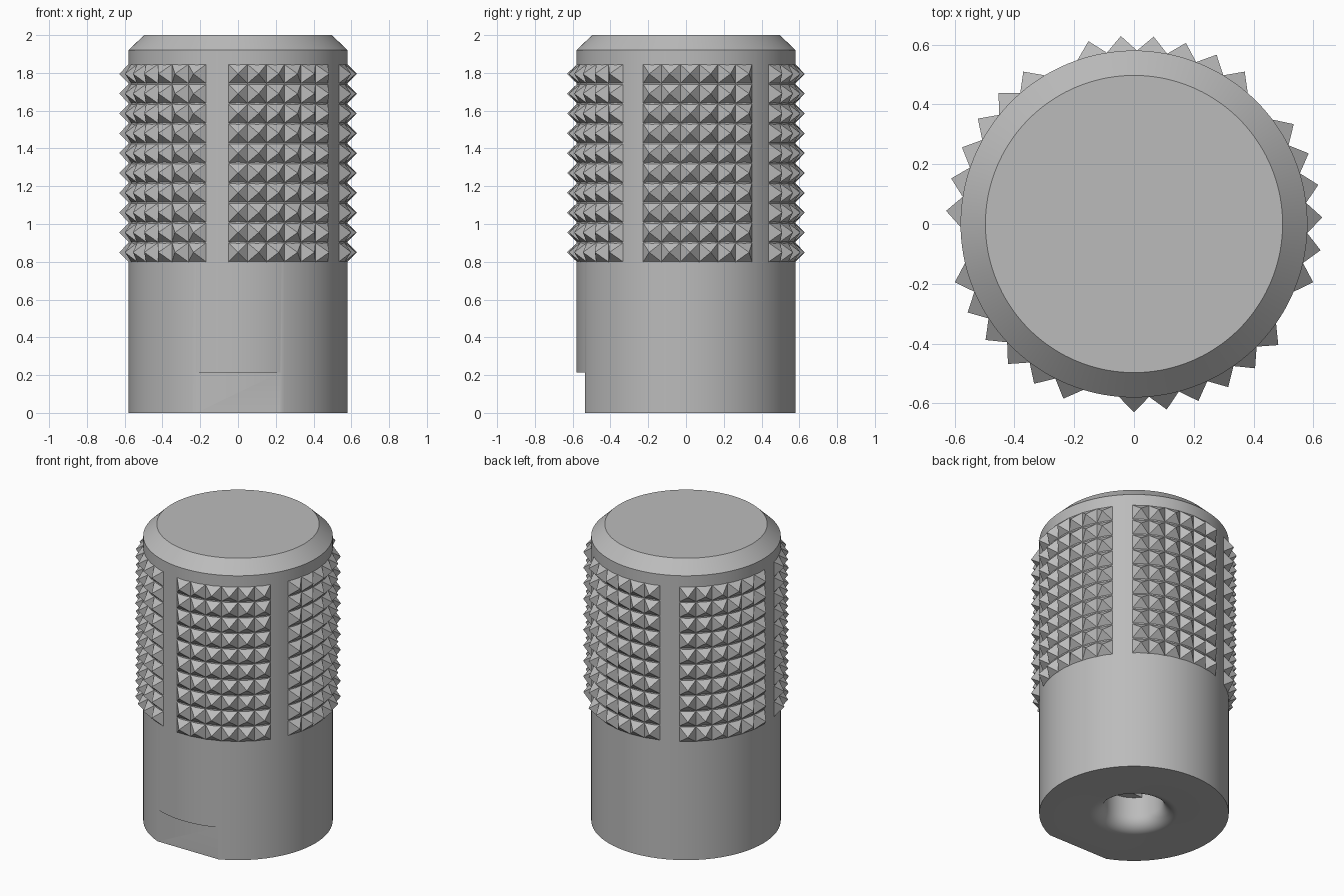
import bpy, bmesh
from math import sin, cos, pi, radians, acos

if "Cube" in bpy.data.objects:
    bpy.data.objects.remove(bpy.data.objects["Cube"], do_unlink=True)

RADIUS = 0.58
BORE = 0.18
FILLET = 0.09
STEP_Z = 0.215

grey = bpy.data.materials.new("plain grey")
grey.use_nodes = True
colour = (0.5, 0.5, 0.5, 1)
grey.diffuse_color = colour
grey.node_tree.nodes["Principled BSDF"].inputs["Base Color"].default_value = colour


def polar(r, angle, z):
    return (r * cos(angle), r * sin(angle), z)


def finish(name, bm):
    bmesh.ops.recalc_face_normals(bm, faces=bm.faces)
    mesh = bpy.data.meshes.new(name)
    bm.to_mesh(mesh)
    bm.free()
    mesh.materials.append(grey)
    obj = bpy.data.objects.new(name, mesh)
    bpy.context.collection.objects.link(obj)
    return obj


def lathe(name, profile, segments):
    """Turn a profile about z, closing both ends with flat caps."""
    bm = bmesh.new()
    rings = [[bm.verts.new(polar(r, 2 * pi * i / segments, z)) for i in range(segments)]
             for r, z in profile]
    for low, high in zip(rings, rings[1:]):
        for i in range(segments):
            j = (i + 1) % segments
            bm.faces.new((low[i], low[j], high[j], high[i]))
    bm.faces.new(rings[0])
    bm.faces.new(rings[-1])
    return finish(name, bm)


# Turned body: chamfered top, rounded mouth and blind bore underneath
mouth = [(BORE + FILLET * (1 - cos(t)), FILLET * (1 - sin(t)))
         for t in (pi / 2 * k / 10 for k in range(11))]
profile = [(BORE, 1.2)] + mouth[:0:-1][::-1][::1]
profile = [(BORE, 1.2)] + mouth
outer = [(RADIUS, 0), (RADIUS, 1.92), (0.497, 2)]
body = lathe("knob_body", profile + outer, 144)

# Flat on the lower front of the body
bpy.ops.mesh.primitive_cube_add(size=1, location=(0, -0.534 - 0.5, STEP_Z - 0.5))
cutter = bpy.context.object
cutter.name = "flat_cutter"
cutter.hide_render = True
cut = body.modifiers.new("front flat", "BOOLEAN")
cut.operation = "DIFFERENCE"
cut.solver = "EXACT"
cut.object = cutter
bpy.context.view_layer.objects.active = body
bpy.ops.object.modifier_apply(modifier=cut.name)
bpy.data.objects.remove(cutter, do_unlink=True)

bpy.ops.object.select_all(action="DESELECT")
body.select_set(True)
bpy.ops.object.shade_smooth_by_angle(angle=radians(25))

# Flat-sided key inside the bore
bm = bmesh.new()
half = acos(0.1 / BORE)
arc = [-pi / 2 + half * (k / 12 - 1) for k in range(25)]
base = bm.faces.new([bm.verts.new(polar(BORE + 0.003, a, STEP_Z)) for a in arc])
top = bmesh.ops.extrude_face_region(bm, geom=[base], use_keep_orig=True)["geom"]
bmesh.ops.translate(bm, vec=(0, 0, 0.985),
                    verts=[v for v in top if isinstance(v, bmesh.types.BMVert)])
finish("bore_key", bm)

# Five grip panels of pyramid studs
PANELS, COLUMNS, ROWS = 5, 6, 10
STUD, PITCH = 0.1, 0.105
HALF_ANGLE = radians(5)
for p in range(PANELS):
    bm = bmesh.new()
    for c in range(COLUMNS):
        a = radians(7 + 72 * p + 10 * (c - 2.5))
        for row in range(ROWS):
            z = 0.8 + PITCH * row
            corners = [bm.verts.new(polar(RADIUS, a + s * HALF_ANGLE, z + h))
                       for s, h in ((-1, 0), (1, 0), (1, STUD), (-1, STUD))]
            tip = bm.verts.new(polar(RADIUS + 0.05, a, z + STUD / 2))
            bm.faces.new(corners[::-1])
            for i in range(4):
                bm.faces.new((corners[i], corners[(i + 1) % 4], tip))
    finish(f"grip_panel_{p + 1}", bm)
